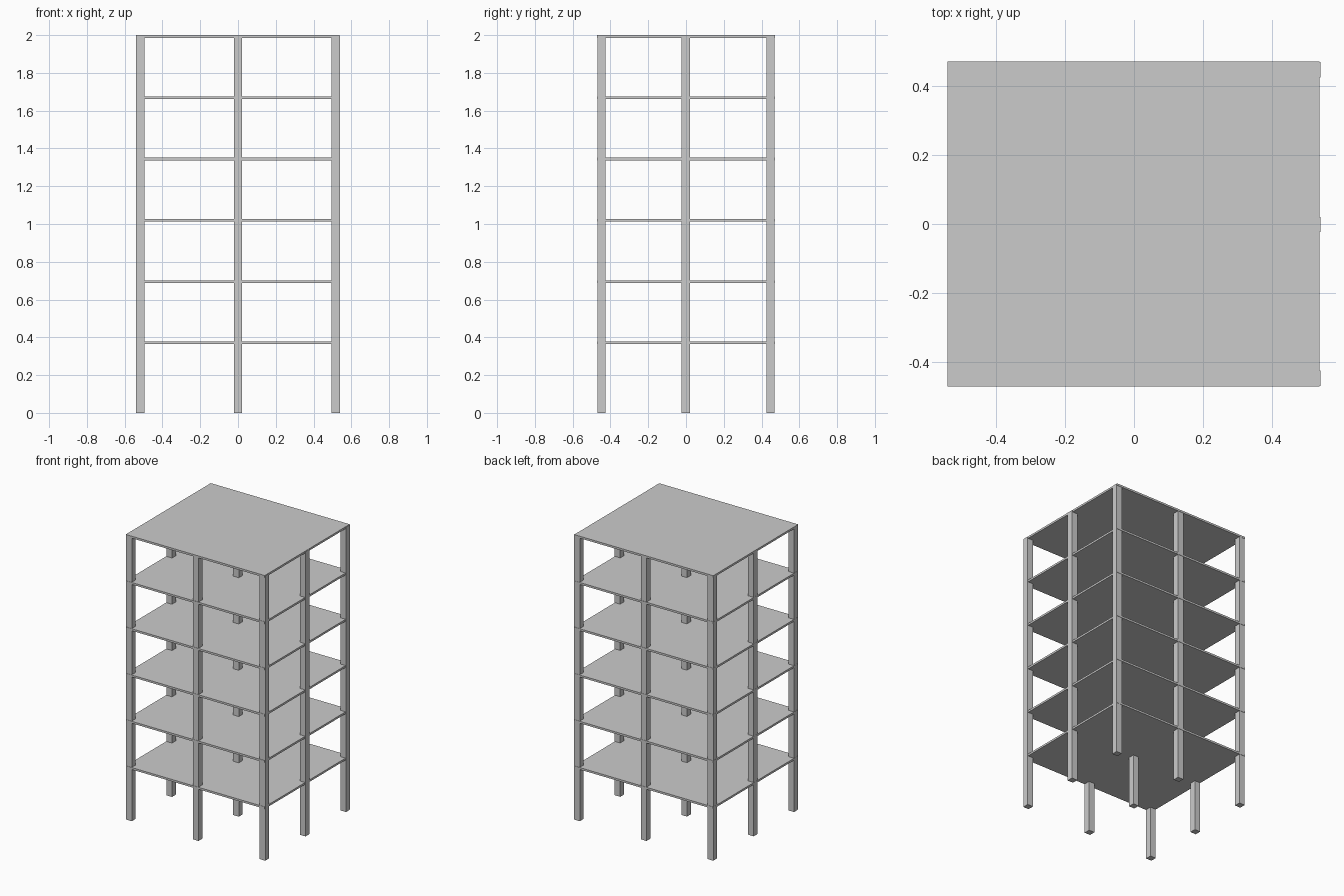
import bpy

if "Cube" in bpy.data.objects:
    bpy.data.objects.remove(bpy.data.objects["Cube"])


def box(name, x0, x1, y0, y1, z0, z1):
    bpy.ops.mesh.primitive_cube_add(
        size=1, location=((x0 + x1) / 2, (y0 + y1) / 2, (z0 + z1) / 2))
    ob = bpy.context.object
    ob.name = name
    ob.scale = (x1 - x0, y1 - y0, z1 - z0)
    bpy.ops.object.transform_apply(location=False, rotation=False, scale=True)
    return ob


# Floor slabs and roof slab
STOREY, THICK = 0.3245, 0.014
for i in range(6):
    top = 2.0 - i * STOREY
    name = "roof_slab" if i == 0 else f"floor_slab_{6 - i}"
    box(name, -0.541, 0.537, -0.471, 0.471, top - THICK, top)

# Three by three grid of full-height square columns
HALF = 0.022
for i, x in enumerate((-0.518, 0.0, 0.518)):
    for j, y in enumerate((-0.447, -0.001, 0.447)):
        box(f"column_{i}_{j}", x - HALF, x + HALF, y - HALF, y + HALF, 0, 1.998)
